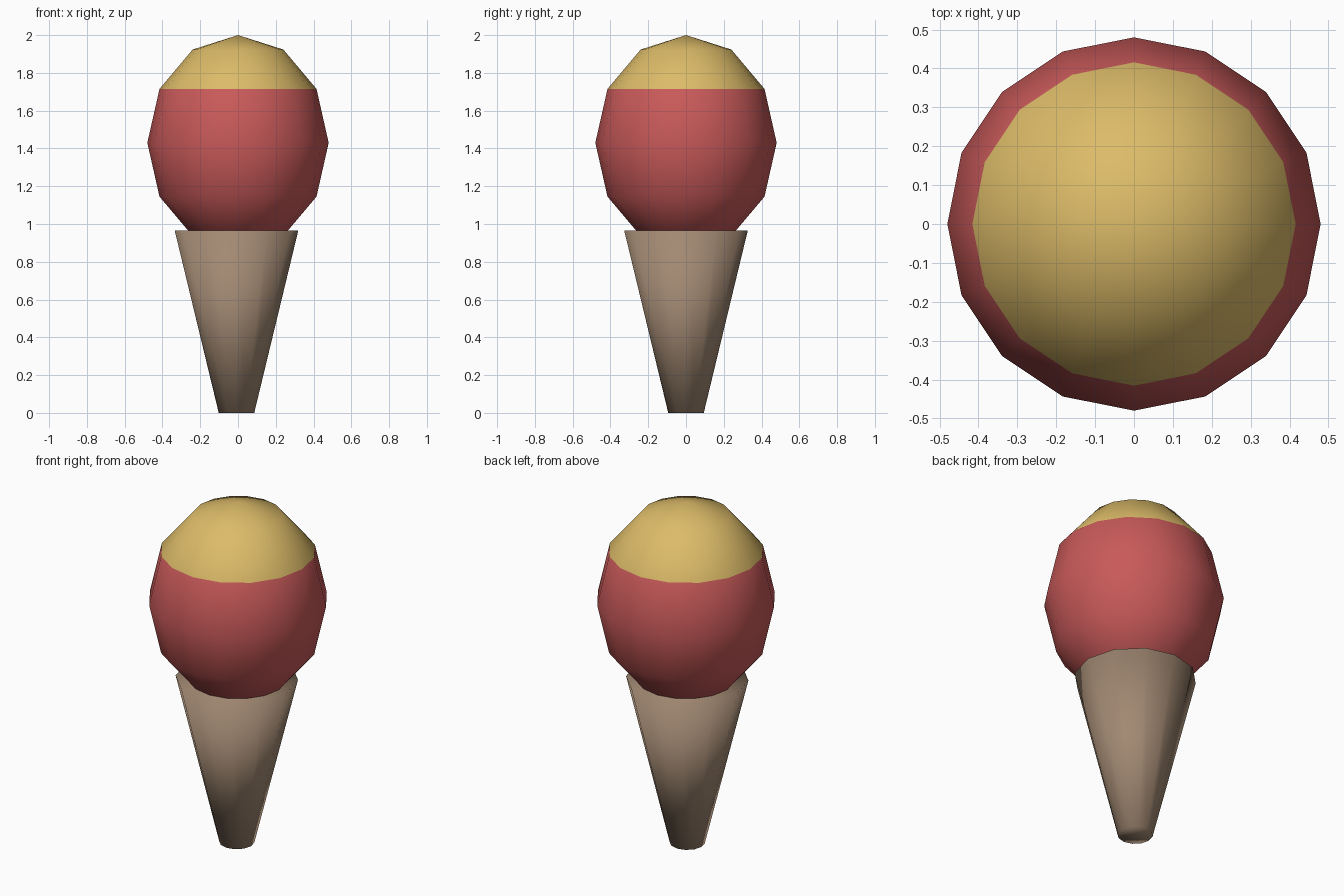
import bpy

if "Cube" in bpy.data.objects:
    bpy.data.objects.remove(bpy.data.objects["Cube"])


def make_material(name, rgb):
    mat = bpy.data.materials.new(name)
    mat.diffuse_color = (*rgb, 1.0)
    mat.use_nodes = True
    mat.node_tree.nodes["Principled BSDF"].inputs["Base Color"].default_value = mat.diffuse_color
    return mat


red = make_material("berry red", (0.58, 0.10, 0.10))
yellow = make_material("custard yellow", (0.72, 0.50, 0.14))
brown = make_material("wafer brown", (0.36, 0.25, 0.17))

# Scoop: tall low-poly ball, with the upper two rings coloured as topping
CENTRE_Z, RADIUS, HALF_HEIGHT = 1.43, 0.48, 0.57
bpy.ops.mesh.primitive_uv_sphere_add(segments=16, ring_count=6, radius=1,
                                     location=(0, 0, CENTRE_Z))
scoop = bpy.context.object
scoop.name = "scoop"
scoop.scale = (RADIUS, RADIUS, HALF_HEIGHT)
bpy.ops.object.transform_apply(location=False, rotation=False, scale=True)
scoop.data.materials.append(red)
scoop.data.materials.append(yellow)
for face in scoop.data.polygons:
    face.material_index = 1 if face.center.z > HALF_HEIGHT * 0.5 else 0
bpy.ops.object.shade_smooth()

# Cone: tapered wafer, set very slightly to the left
CONE_HEIGHT = 0.965
bpy.ops.mesh.primitive_cone_add(vertices=12, radius1=0.094, radius2=0.327,
                                depth=CONE_HEIGHT,
                                location=(-0.008, 0, CONE_HEIGHT / 2))
cone = bpy.context.object
cone.name = "wafer_cone"
cone.data.materials.append(brown)
bpy.ops.object.shade_smooth()
